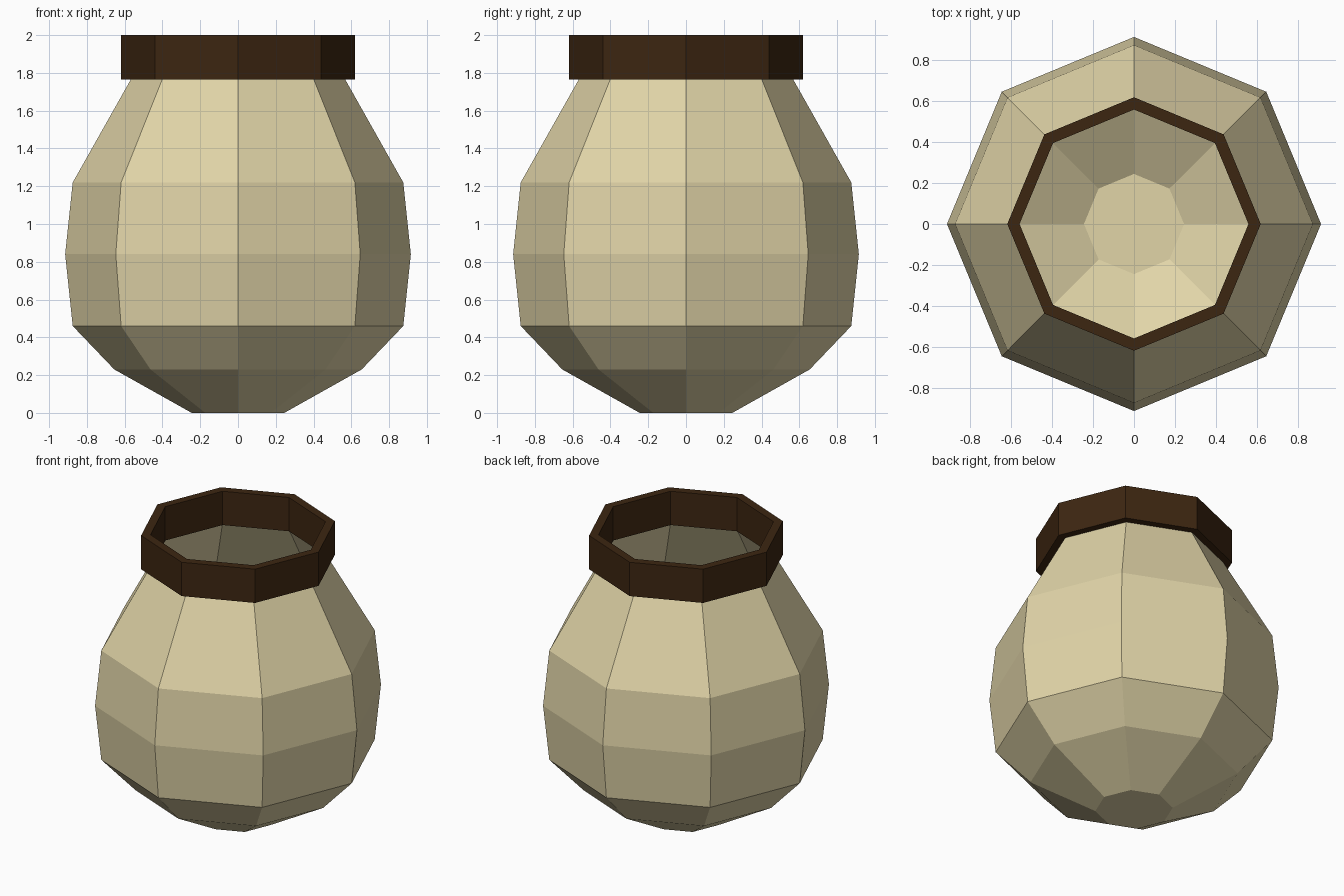
import bpy, bmesh, math

if "Cube" in bpy.data.objects:
    bpy.data.objects.remove(bpy.data.objects["Cube"])

SIDES = 8

def material(name, rgb):
    m = bpy.data.materials.new(name)
    m.diffuse_color = (*rgb, 1.0)
    m.use_nodes = True
    m.node_tree.nodes["Principled BSDF"].inputs["Base Color"].default_value = m.diffuse_color
    return m

def lathe(name, profile, mat, closed=False, floor=False):
    """Revolve (radius, z) points into a flat-faced octagonal shell."""
    bm = bmesh.new()
    rings = []
    for r, z in profile:
        rings.append([bm.verts.new((r * math.cos(2 * math.pi * i / SIDES),
                                    r * math.sin(2 * math.pi * i / SIDES), z))
                      for i in range(SIDES)])
    pairs = list(zip(rings, rings[1:]))
    if closed:
        pairs.append((rings[-1], rings[0]))
    for a, b in pairs:
        for i in range(SIDES):
            j = (i + 1) % SIDES
            bm.faces.new((a[i], a[j], b[j], b[i]))
    if floor:
        bm.faces.new(rings[0][::-1])
    mesh = bpy.data.meshes.new(name)
    bm.to_mesh(mesh)
    bm.free()
    mesh.materials.append(mat)
    obj = bpy.data.objects.new(name, mesh)
    bpy.context.collection.objects.link(obj)
    return obj

clay = material("pale clay", (0.75, 0.66, 0.39))
brown = material("dark brown", (0.046, 0.019, 0.0055))

# Open, thin-walled pot body
lathe("pot_body", [(0.245, 0.0), (0.655, 0.23), (0.875, 0.46), (0.915, 0.84),
                   (0.875, 1.22), (0.562, 1.775)], clay, floor=True)

# Thick collar around the mouth
lathe("rim", [(0.62, 1.765), (0.62, 2.0), (0.56, 2.0), (0.56, 1.765)],
      brown, closed=True)
